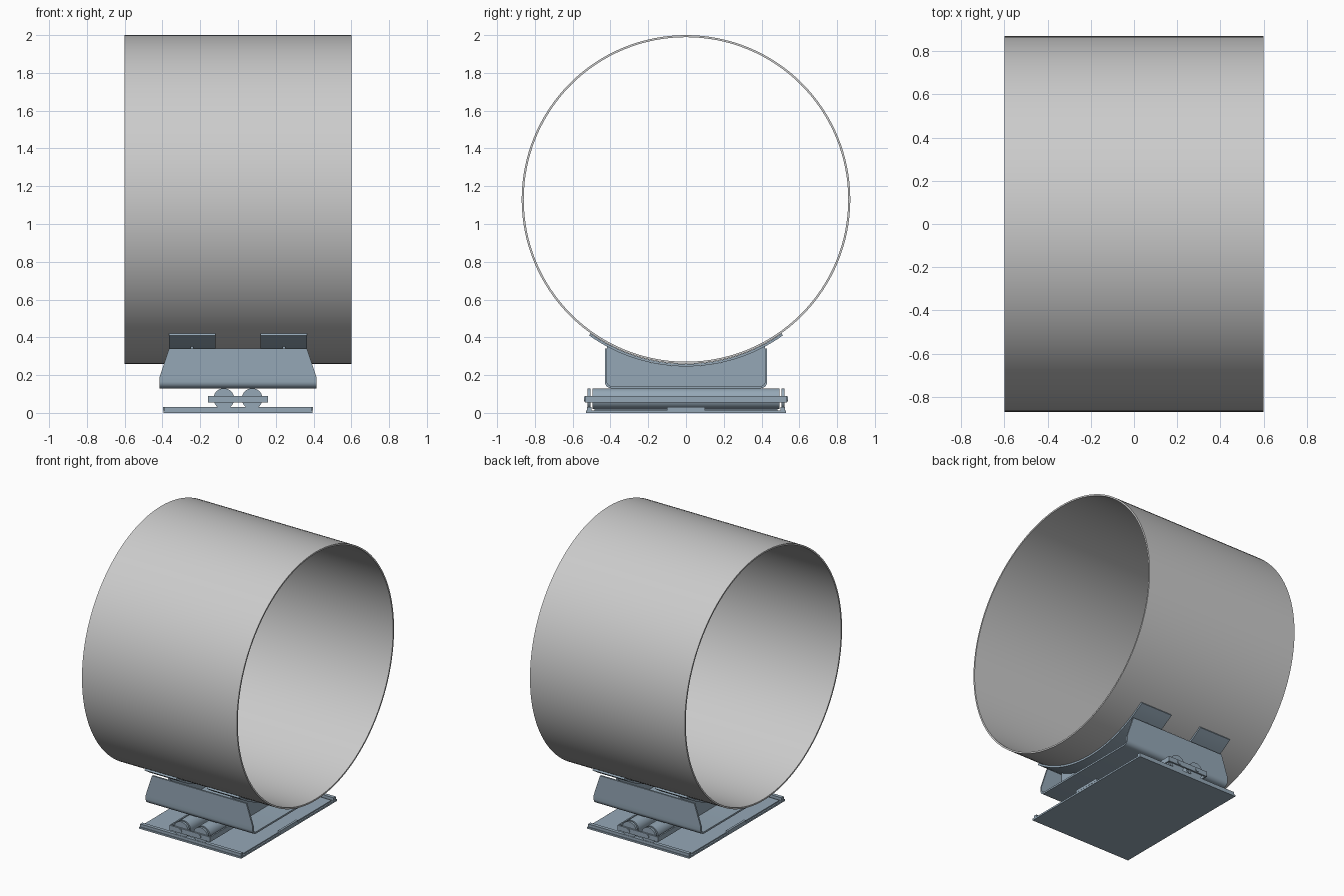
import bpy, bmesh, math

if "Cube" in bpy.data.objects:
    bpy.data.objects.remove(bpy.data.objects["Cube"])

steel = bpy.data.materials.new("blue_steel")
steel.diffuse_color = (0.30, 0.39, 0.47, 1)
steel.use_nodes = True
steel.node_tree.nodes["Principled BSDF"].inputs["Base Color"].default_value = steel.diffuse_color
CZ, R = 1.13, 0.87  # pipe centre height and radius


def finish(name, bm, smooth=False, coloured=True):
    bmesh.ops.recalc_face_normals(bm, faces=bm.faces)
    me = bpy.data.meshes.new(name)
    bm.to_mesh(me)
    bm.free()
    ob = bpy.data.objects.new(name, me)
    bpy.context.collection.objects.link(ob)
    if coloured:
        me.materials.append(steel)
    if smooth:
        bpy.ops.object.select_all(action='DESELECT')
        ob.select_set(True)
        bpy.context.view_layer.objects.active = ob
        bpy.ops.object.shade_smooth_by_angle(angle=math.radians(30))
    return ob


def box(name, x0, x1, y0, y1, z0, z1):
    bm = bmesh.new()
    bmesh.ops.create_cube(bm, size=1)
    for v in bm.verts:
        v.co = ((x0 + x1) / 2 + v.co.x * (x1 - x0), (y0 + y1) / 2 + v.co.y * (y1 - y0),
                (z0 + z1) / 2 + v.co.z * (z1 - z0))
    return finish(name, bm)


def strip(name, inner, outer, x_of, closed=False, coloured=True):
    """Thick sheet following matched (y, z) lines; x_of(z) gives its half-range in x."""
    bm = bmesh.new()
    rings = []
    for a, b in zip(inner, outer):
        (a0, a1), (b0, b1) = x_of(a[1]), x_of(b[1])
        rings.append([bm.verts.new(c) for c in ((a0, *a), (a1, *a), (b1, *b), (b0, *b))])
    n = len(rings)
    for i in range(n if closed else n - 1):
        p, q = rings[i], rings[(i + 1) % n]
        for k in range(4):
            bm.faces.new((p[k], p[(k + 1) % 4], q[(k + 1) % 4], q[k]))
    if not closed:
        bm.faces.new(rings[0])
        bm.faces.new(rings[-1])
    return finish(name, bm, True, coloured)


def arc(r, a0, a1, n, cy=0, cz=CZ, end=True):
    """Points on a circle, angle measured from straight down towards +y."""
    return [(cy + r * math.sin(math.radians(a0 + (a1 - a0) * i / n)),
             cz - r * math.cos(math.radians(a0 + (a1 - a0) * i / n)))
            for i in range(n + 1 if end else n)]


def cylinder_y(name, x, z, r, y0, y1):
    bm = bmesh.new()
    bmesh.ops.create_cone(bm, cap_ends=True, segments=40, radius1=r, radius2=r, depth=y1 - y0)
    for v in bm.verts:
        v.co = (x + v.co.x, (y0 + y1) / 2 + v.co.z, z + v.co.y)
    return finish(name, bm, True)


# pipe
strip("pipe", arc(R - 0.011, 0, 360, 128, end=False), arc(R, 0, 360, 128, end=False),
      lambda z: (-0.6, 0.6), True, False)

# saddle pads and the curved webs that carry them
for side, x0, x1 in (("left", -0.365, -0.12), ("right", 0.12, 0.365)):
    strip("saddle_pad_" + side, arc(R + 0.001, -35.5, 35.5, 32),
          arc(R + 0.014, -35.5, 35.5, 32), lambda z: (x0, x1))
    xc = (x0 + x1) / 2
    top = arc(R + 0.014, -28.3, 28.3, 32)
    strip("web_" + side, top, [(y, 0.142) for y, z in top], lambda z: (xc - 0.008, xc + 0.008))

# folded channel cradle, tapered above its lower edge
def channel(r, w):
    right = arc(r, 0, 90, 6, 0.395, 0.165) + [(w, 0.19), (w, 0.34)]
    return [(-y, z) for y, z in reversed(right)] + right

def taper(z):
    h = 0.415 - 0.05 * max(0, z - 0.19) / 0.15
    return (-h, h)

strip("cradle_channel", channel(0.023, 0.418), channel(0.035, 0.43), taper)

# base plate with guide rails and centre stops
box("base_plate", -0.395, 0.395, -0.53, 0.53, 0, 0.012)
box("slide_sheet", -0.385, 0.385, -0.485, 0.485, 0.012, 0.02)
for s, n in ((-1, "front"), (1, "back")):
    y = sorted((s * 0.5, s * 0.525))
    box("guide_rail_" + n, -0.39, 0.39, *y, 0.012, 0.032)
for s, n in ((-1, "left"), (1, "right")):
    x = sorted((s * 0.38, s * 0.396))
    box("stop_" + n, *x, -0.1, 0.1, 0.012, 0.03)

# rollers with end flanges and axle pins
for s, n in ((-1, "left"), (1, "right")):
    x = s * 0.075
    cylinder_y("roller_" + n, x, 0.075, 0.055, -0.495, 0.495)
    cylinder_y("axle_" + n, x, 0.073, 0.014, -0.54, 0.54)
    for t, m in ((-1, "front"), (1, "back")):
        y = sorted((t * 0.506, t * 0.522))
        cylinder_y("roller_flange_%s_%s" % (n, m), x, 0.075, 0.055, *y)

# cage holding the rollers together
for s, n in ((-1, "front"), (1, "back")):
    y = sorted((s * 0.524, s * 0.535))
    box("cage_end_" + n, -0.158, 0.158, *y, 0.055, 0.09)
for s, n in ((-1, "left"), (1, "right")):
    x = sorted((s * 0.148, s * 0.158))
    box("cage_side_" + n, *x, -0.524, 0.524, 0.055, 0.09)
